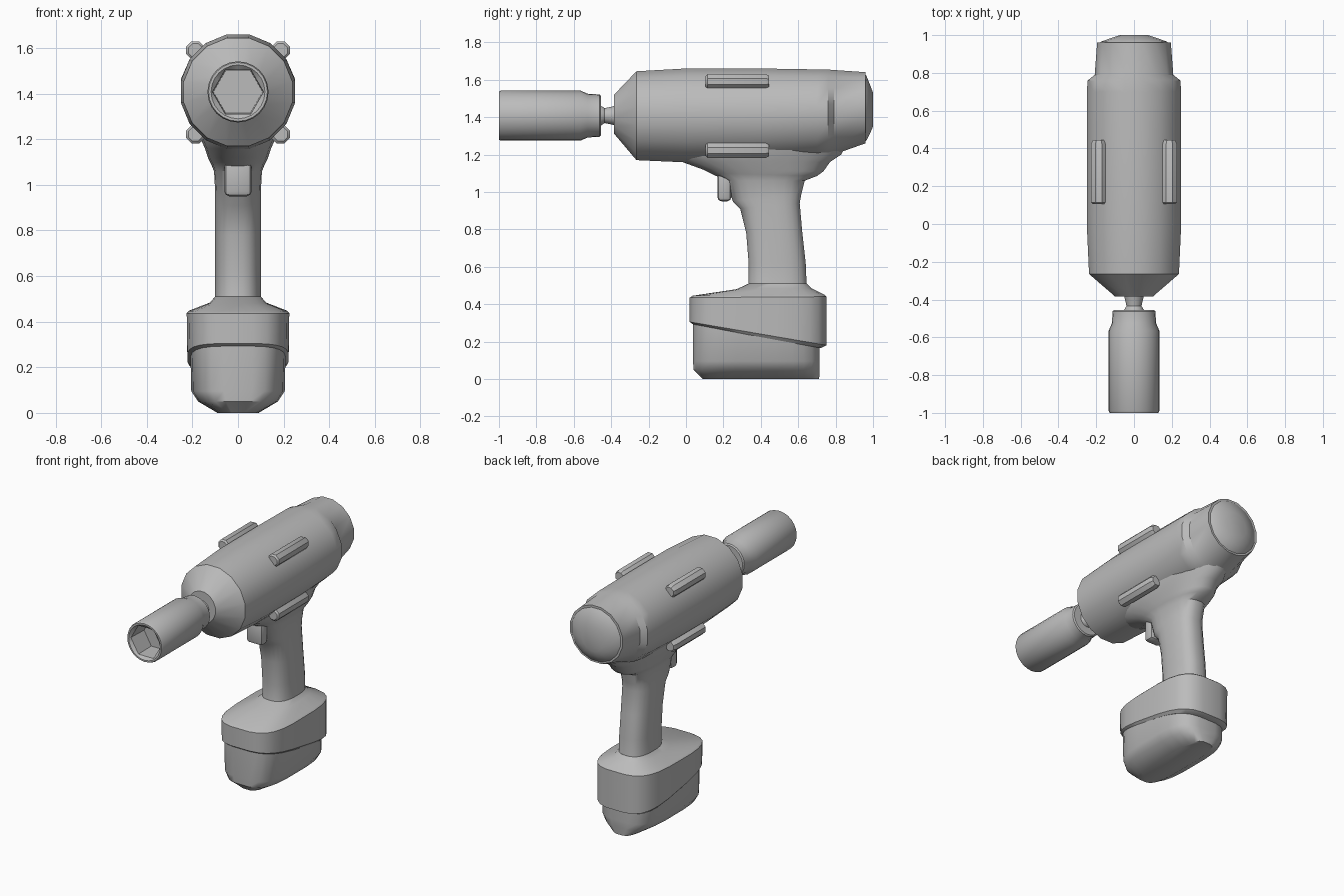
import bpy, bmesh, math
from mathutils import Vector

cube = bpy.data.objects.get("Cube")
if cube:
    bpy.data.objects.remove(cube, do_unlink=True)

grey = bpy.data.materials.new("plain grey")
grey.use_nodes = True
COLOUR = (0.5, 0.5, 0.5, 1)
grey.diffuse_color = COLOUR
grey.node_tree.nodes["Principled BSDF"].inputs["Base Color"].default_value = COLOUR


def outline(sides, power, half_step=True):
    """Unit superellipse filling -1..1 in both directions."""
    pts = []
    for i in range(sides):
        a = (i + (0.5 if half_step else 0)) * math.tau / sides
        c, s = math.cos(a), math.sin(a)
        pts.append((math.copysign(abs(c) ** (2 / power), c),
                    math.copysign(abs(s) ** (2 / power), s)))
    m = max(abs(p[0]) for p in pts)
    return [(u / m, v / m) for u, v in pts]


def finish(name, bm, angle=40):
    bmesh.ops.recalc_face_normals(bm, faces=bm.faces)
    mesh = bpy.data.meshes.new(name)
    bm.to_mesh(mesh)
    bm.free()
    mesh.materials.append(grey)
    ob = bpy.data.objects.new(name, mesh)
    bpy.context.collection.objects.link(ob)
    bpy.ops.object.select_all(action='DESELECT')
    ob.select_set(True)
    bpy.context.view_layer.objects.active = ob
    bpy.ops.object.shade_smooth_by_angle(angle=math.radians(angle))
    return ob


def loft(name, rings, angle=40):
    """Skin a list of equal rings and cap both ends."""
    bm = bmesh.new()
    loops = [[bm.verts.new(p) for p in ring] for ring in rings]
    n = len(loops[0])
    for a, b in zip(loops, loops[1:]):
        for i in range(n):
            j = (i + 1) % n
            bm.faces.new((a[i], a[j], b[j], b[i]))
    bm.faces.new(loops[0])
    bm.faces.new(loops[-1])
    return finish(name, bm, angle)


def along_y(y, w, z0, z1, x=0, sides=16):
    zc, h = (z0 + z1) / 2, (z1 - z0) / 2
    return [Vector((x + u * w, y, zc + v * h)) for u, v in outline(sides, 2)]


def along_z(z_front, z_back, y0, y1, w, power, sides=24):
    yc, d = (y0 + y1) / 2, (y1 - y0) / 2
    return [Vector((u * w, yc + v * d, z_front + (z_back - z_front) * (v + 1) / 2))
            for u, v in outline(sides, power)]


# Motor housing: y, half width, bottom, top
loft("motor_housing", [along_y(*s) for s in (
    (-0.385, 0.10, 1.31, 1.52), (-0.375, 0.11, 1.30, 1.53),
    (-0.265, 0.238, 1.17, 1.645), (0.0, 0.25, 1.158, 1.66),
    (0.4, 0.25, 1.16, 1.66), (0.70, 0.25, 1.18, 1.655),
    (0.76, 0.245, 1.19, 1.654), (0.79, 0.208, 1.20, 1.652),
    (0.96, 0.195, 1.26, 1.64))])

# Shallow domed cap at the back
loft("rear_cap", [along_y(*s) for s in (
    (0.95, 0.19, 1.265, 1.635), (0.965, 0.175, 1.275, 1.62),
    (0.985, 0.12, 1.315, 1.57), (1.0, 0.075, 1.35, 1.53))])

# Grip with flared neck: z front, z back, y front, y back, half width, power
loft("grip", [along_z(*s) for s in (
    (0.44, 0.44, 0.32, 0.66, 0.11, 2.6), (0.50, 0.50, 0.335, 0.645, 0.10, 2.6),
    (0.62, 0.62, 0.335, 0.64, 0.10, 2.6), (0.78, 0.78, 0.322, 0.622, 0.10, 2.6),
    (0.91, 0.94, 0.29, 0.608, 0.10, 2.6), (0.95, 0.99, 0.25, 0.617, 0.10, 2.6),
    (1.06, 1.06, 0.215, 0.635, 0.105, 2.6), (1.10, 1.085, 0.13, 0.70, 0.118, 2.4),
    (1.12, 1.11, 0.09, 0.735, 0.13, 2.3), (1.16, 1.16, -0.02, 0.77, 0.145, 2.2),
    (1.21, 1.20, -0.10, 0.83, 0.165, 2.2), (1.30, 1.30, -0.15, 0.88, 0.18, 2.2))])

# Collar that holds the battery, with a rim that dips to the back
loft("battery_collar", [along_z(*s) for s in (
    (0.29, 0.165, 0.04, 0.72, 0.208, 3.4), (0.305, 0.18, 0.02, 0.752, 0.222, 3.4),
    (0.435, 0.44, 0.02, 0.752, 0.225, 3.4), (0.445, 0.45, 0.035, 0.74, 0.215, 3.4),
    (0.48, 0.485, 0.27, 0.67, 0.125, 2.8), (0.51, 0.51, 0.335, 0.645, 0.10, 2.6))])

# Battery with a keel-like underside
loft("battery", [along_z(*s) for s in (
    (0, 0, 0.09, 0.712, 0.09, 3.4), (0.05, 0.05, 0.04, 0.714, 0.175, 3.4),
    (0.095, 0.095, 0.038, 0.715, 0.205, 3.4),
    (0.32, 0.32, 0.036, 0.715, 0.21, 3.4))])

# Four guard rails along the housing
for side, x in (("left", 0.187), ("right", -0.187)):
    for level, z in (("upper", 1.59), ("lower", 1.222)):
        loft(f"{side}_{level}_rail", [
            along_y(y, r, z - r, z + r, x, 8)
            for y, r in ((0.105, 0.03), (0.115, 0.04), (0.425, 0.04), (0.445, 0.03))])

# Trigger
bm = bmesh.new()
bmesh.ops.create_cube(bm, size=1)
for v in bm.verts:
    v.co = Vector((v.co.x * 0.12, 0.205 + v.co.y * 0.075, 1.035 + v.co.z * 0.17))
bmesh.ops.bevel(bm, geom=bm.edges[:], offset=0.022, segments=2,
                profile=0.5, affect='EDGES')
finish("trigger", bm)

# Output shaft
AXIS = 1.408
loft("output_shaft", [along_y(y, r, AXIS - r, AXIS + r) for y, r in (
    (-0.48, 0.053), (-0.455, 0.053), (-0.435, 0.04), (-0.405, 0.046), (-0.37, 0.055))])


# Socket: round outside, hexagonal pocket in the front
def socket_ring(y, radius, hexagonal=False, sides=24):
    ring = []
    for i in range(sides):
        a = i * math.tau / sides
        r = radius
        if hexagonal:
            r *= math.cos(math.pi / 6) / math.cos(a % (math.pi / 3) - math.pi / 6)
        ring.append(Vector((r * math.cos(a), y, AXIS + r * math.sin(a))))
    return ring


loft("socket", [socket_ring(*s) for s in (
    (-0.455, 0.105), (-0.462, 0.113), (-0.525, 0.117), (-0.565, 0.134),
    (-0.99, 0.134), (-1.0, 0.129), (-1.0, 0.118), (-0.985, 0.112, True),
    (-0.85, 0.108, True))], 35)
